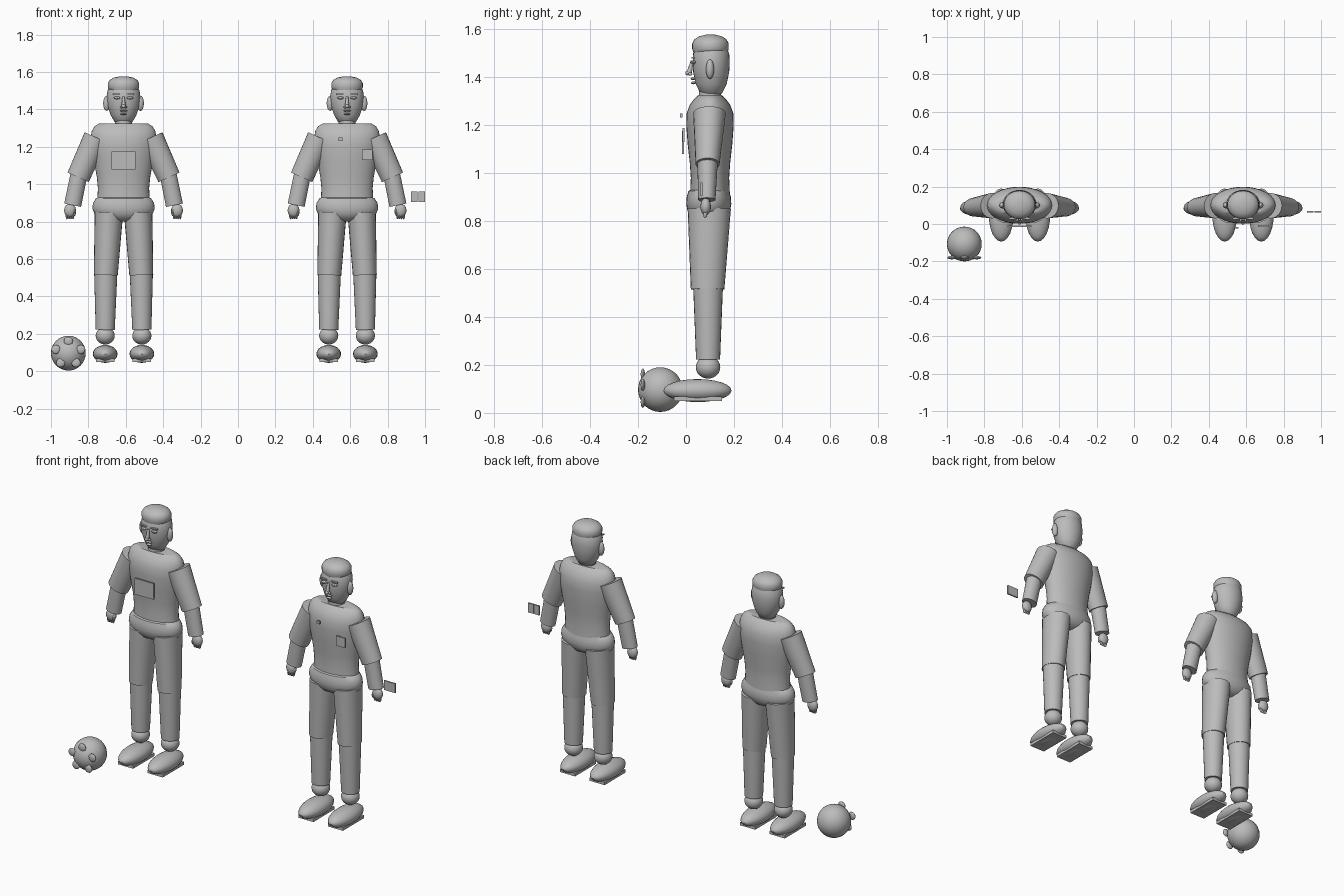
import bpy, bmesh, math
from mathutils import Vector, Matrix

if "Cube" in bpy.data.objects:
    bpy.data.objects.remove(bpy.data.objects["Cube"], do_unlink=True)

grey = bpy.data.materials.new("plain_grey")
grey.use_nodes = True
GREY = (0.5, 0.5, 0.5, 1)
grey.diffuse_color = GREY
grey.node_tree.nodes["Principled BSDF"].inputs["Base Color"].default_value = GREY


def finish(name, bm, smooth=True):
    bmesh.ops.recalc_face_normals(bm, faces=bm.faces)
    mesh = bpy.data.meshes.new(name)
    bm.to_mesh(mesh)
    bm.free()
    mesh.materials.append(grey)
    ob = bpy.data.objects.new(name, mesh)
    bpy.context.collection.objects.link(ob)
    if smooth:
        bpy.ops.object.select_all(action='DESELECT')
        ob.select_set(True)
        bpy.context.view_layer.objects.active = ob
        bpy.ops.object.shade_smooth_by_angle(angle=math.radians(40))
    return ob


def ball(name, centre, radii, seg=24):
    bm = bmesh.new()
    bmesh.ops.create_uvsphere(bm, u_segments=seg, v_segments=seg // 2, radius=1,
                              matrix=Matrix.Translation(centre) @ Matrix.Diagonal((*radii, 1)))
    return finish(name, bm)


def box(name, centre, size):
    bm = bmesh.new()
    bmesh.ops.create_cube(bm, size=1, matrix=Matrix.Translation(centre) @ Matrix.Diagonal((*size, 1)))
    return finish(name, bm, False)


def limb(name, a, b, ra, rb, seg=24):
    """Capped taper from a to b; each radius is (across, depth in y)."""
    a, b = Vector(a), Vector(b)
    depth = Vector((0, 1, 0))
    across = depth.cross(b - a).normalized()
    bm = bmesh.new()
    rings = []
    for p, r in ((a, ra), (b, rb)):
        rings.append([bm.verts.new(p + across * r[0] * math.cos(t) + depth * r[1] * math.sin(t))
                      for t in (math.tau * i / seg for i in range(seg))])
    skin(bm, rings)
    return finish(name, bm)


def skin(bm, rings):
    n = len(rings[0])
    for lo, hi in zip(rings, rings[1:]):
        for i in range(n):
            bm.faces.new((lo[i], lo[(i + 1) % n], hi[(i + 1) % n], hi[i]))
    bm.faces.new(rings[0])
    bm.faces.new(rings[-1])


def loft(name, x, y, profile, seg=32):
    """Stack of elliptical sections given as (z, half width, half depth)."""
    bm = bmesh.new()
    skin(bm, [[bm.verts.new((x + rx * math.cos(math.tau * i / seg),
                             y + ry * math.sin(math.tau * i / seg), z)) for i in range(seg)]
              for z, rx, ry in profile])
    return finish(name, bm)


TORSO = [(.91, .14, .083), (.98, .137, .08), (1.04, .143, .084), (1.12, .158, .093), (1.2, .172, .099),
         (1.25, .176, .097), (1.285, .17, .084), (1.31, .155, .065), (1.325, .13, .048)]
HIPS = [(.8, .07, .04), (.815, .12, .07), (.84, .155, .088), (.87, .167, .094),
        (.9, .163, .092), (.925, .147, .085), (.935, .12, .07)]
HEAD = [(1.322, .03, .03), (1.333, .048, .046), (1.37, .069, .064), (1.42, .086, .075),
        (1.46, .09, .077), (1.5, .086, .075), (1.53, .07, .06)]
HAIR = [(1.497, .065, .06), (1.504, .078, .072), (1.518, .084, .076), (1.54, .084, .076),
        (1.557, .074, .067), (1.57, .053, .048), (1.577, .02, .018)]


def person(tag, x):
    loft(tag + "_torso", x, .1, TORSO)
    loft(tag + "_hips", x, .095, HIPS)
    loft(tag + "_head", x, .105, HEAD)
    loft(tag + "_hair", x, .102, HAIR)
    limb(tag + "_neck", (x, .1, 1.3), (x, .1, 1.345), (.047, .047), (.045, .045))
    # Face
    limb(tag + "_nose", (x, .026, 1.47), (x, .012, 1.412), (.006, .006), (.012, .012), 12)
    ball(tag + "_nose_tip", (x, .008, 1.417), (.011, .011, .01), 12)
    ball(tag + "_upper_lip", (x, .029, 1.393), (.02, .01, .005), 12)
    ball(tag + "_lower_lip", (x, .031, 1.376), (.017, .01, .006), 12)
    for side, s in (("left", 1), ("right", -1)):
        def part(n):
            return f"{tag}_{side}_{n}"
        ball(part("ear"), (x + s * .09, .1, 1.433), (.019, .017, .041), 16)
        ball(part("nostril"), (x + s * .011, .018, 1.413), (.008, .009, .007), 12)
        ball(part("eye"), (x + s * .035, .032, 1.462), (.018, .01, .008), 12)
        ball(part("pupil"), (x + s * .035, .024, 1.462), (.006, .005, .006), 12)
        box(part("brow"), (x + s * .036, .029, 1.481), (.042, .012, .007))
        # Arm and hand
        limb(part("upper_arm"), (x + s * .146, .098, 1.25), (x + s * .243, .09, 1.037),
             (.068, .068), (.062, .05))
        limb(part("forearm"), (x + s * .237, .09, 1.06), (x + s * .272, .087, .888),
             (.045, .043), (.046, .036))
        ball(part("hand"), (x + s * .286, .082, .86), (.032, .022, .037), 16)
        for k in range(4):
            ball(part(f"finger_{k + 1}"), (x + s * (.27 + .011 * k), .08, .832),
                 (.007, .01, .02), 8)
        ball(part("thumb"), (x + s * .262, .074, .85), (.008, .01, .02), 8)
        # Leg and shoe
        limb(part("thigh"), (x + s * .078, .097, .85), (x + s * .095, .09, .515),
             (.076, .09), (.064, .07))
        limb(part("shin"), (x + s * .095, .092, .525), (x + s * .098, .092, .222),
             (.062, .062), (.051, .05))
        ball(part("ankle"), (x + s * .098, .092, .19), (.051, .051, .047))
        ball(part("shoe"), (x + s * .098, .048, .093), (.066, .142, .048))
        box(part("sole"), (x + s * .098, .05, .059), (.1, .2, .018))


person("first_player", -.612)
person("second_player", .583)

# Chest plates and hand-side cards
box("chest_panel", (-.612, -.012, 1.128), (.126, .009, .096))
box("small_pin", (.548, -.02, 1.24), (.02, .009, .018))
box("chest_badge", (.691, -.011, 1.158), (.058, .009, .058))
for n, cx in (("inner", .943), ("outer", .982)):
    box(n + "_card", (cx, .065, .933), (.036, .009, .056))

# Ball with a ring of round front patches
ball("football", (-.907, -.107, .097), (.093, .093, .093), 32)
for k in range(5):
    a = math.radians(90 + 72 * k)
    ball(f"football_patch_{k + 1}", (-.907 + .07 * math.cos(a), -.18, .097 + .064 * math.sin(a)),
         (.024, .009, .024), 16)
